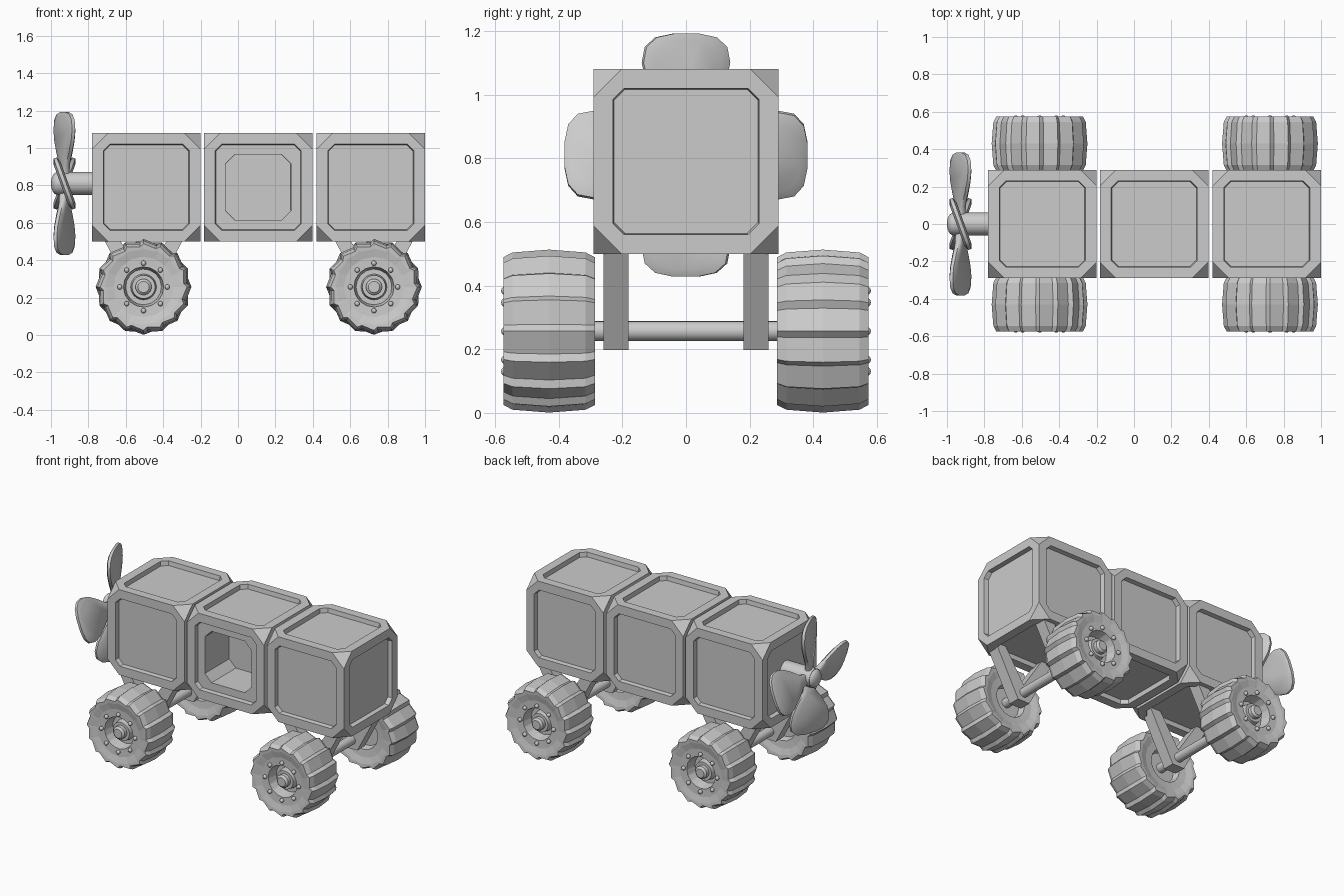
import bpy, bmesh
from math import pi, sin, cos, radians
from mathutils import Matrix, Vector

if "Cube" in bpy.data.objects:
    bpy.data.objects.remove(bpy.data.objects["Cube"])

def finish(bm, name, smooth=None):
    bmesh.ops.recalc_face_normals(bm, faces=bm.faces)
    me = bpy.data.meshes.new(name)
    bm.to_mesh(me)
    bm.free()
    ob = bpy.data.objects.new(name, me)
    bpy.context.collection.objects.link(ob)
    if smooth:
        bpy.ops.object.select_all(action='DESELECT')
        ob.select_set(True)
        bpy.context.view_layer.objects.active = ob
        bpy.ops.object.shade_smooth_by_angle(angle=radians(smooth))
    return ob

def sgn(v):
    return 1 if v > 0 else -1

# --- Body modules: cubes with cut corners and recessed octagonal panels
H, CUT = 0.29, 0.087

def step(bm, f, half, cut, depth):
    """Inset a face and snap the new loop to an octagon at a given depth."""
    n = f.normal.copy()
    axis = max(range(3), key=lambda i: abs(n[i]))
    side = sgn(n[axis])
    bmesh.ops.inset_individual(bm, faces=[f], thickness=0.004)
    for v in f.verts:
        small, big = sorted((i for i in range(3) if i != axis), key=lambda i: abs(v.co[i]))
        v.co[big] = sgn(v.co[big]) * half
        v.co[small] = sgn(v.co[small]) * (half - cut)
        v.co[axis] = side * (H - depth)
    f.normal_update()

def module(name, x, window=False):
    bm = bmesh.new()
    bmesh.ops.create_cube(bm, size=2 * H)
    bmesh.ops.bevel(bm, geom=bm.verts[:], offset=0.08, segments=1, affect='VERTICES')
    for v in bm.verts:
        i = min(range(3), key=lambda k: abs(v.co[k]))
        v.co = [sgn(c) * (H - CUT if k == i else H) for k, c in enumerate(v.co)]
    bm.normal_update()
    for f in [f for f in bm.faces if len(f.verts) == 8]:
        step(bm, f, 0.230, 0.035, 0.0)
        step(bm, f, 0.226, 0.034, 0.03)
        if window and f.normal.y < -0.9:
            step(bm, f, 0.175, 0.05, 0.03)
            step(bm, f, 0.174, 0.05, 0.29)
    finish(bm, name).location = (x, 0, 0.79)

module("rear_module", -0.49)
module("middle_module", 0.108, window=True)
module("front_module", 0.71)

def cyl(bm, r1, r2, depth, matrix, seg=24):
    bmesh.ops.create_cone(bm, cap_ends=True, segments=seg, radius1=r1, radius2=r2,
                          depth=depth, matrix=matrix)

ALONG_Y = Matrix.Rotation(pi / 2, 4, 'X')
ALONG_X = Matrix.Rotation(pi / 2, 4, 'Y')

# --- Tyre: ring profile (y, radius, tread amount) with saw-tooth lugs; outside is -y
TEETH = 16
PROFILE = [(0.08, 0.03, 0), (0.08, 0.10, 0), (0.125, 0.11, 0), (0.13, 0.16, 0),
           (0.142, 0.205, 0.4), (0.144, 0.232, 1), (0.115, 0.247, 1), (0, 0.256, 1),
           (-0.115, 0.247, 1), (-0.144, 0.232, 1), (-0.142, 0.205, 0.4),
           (-0.132, 0.16, 0), (-0.13, 0.107, 0), (-0.06, 0.095, 0), (-0.06, 0.03, 0)]

def tyre(name):
    bm = bmesh.new()
    rings = []
    for k in range(TEETH * 2):
        low = k % 2
        a = 2 * pi * (k // 2 + 0.22 * low) / TEETH - pi / 2
        rings.append([bm.verts.new(((r - 0.017 * t * low) * cos(a), y,
                                    (r - 0.017 * t * low) * sin(a))) for y, r, t in PROFILE])
    for a, b in zip(rings, rings[1:] + rings[:1]):
        for i in range(len(PROFILE) - 1):
            bm.faces.new((a[i], a[i + 1], b[i + 1], b[i]))
    return finish(bm, name)

def hub(name):
    bm = bmesh.new()
    cyl(bm, 0.07, 0.062, 0.05, Matrix.Translation((0, -0.08, 0)) @ ALONG_Y)
    cyl(bm, 0.043, 0.043, 0.19, Matrix.Translation((0, -0.035, 0)) @ ALONG_Y)
    cyl(bm, 0.043, 0.030, 0.012, Matrix.Translation((0, -0.136, 0)) @ ALONG_Y)
    for k in range(8):
        a = k * pi / 4
        bmesh.ops.create_uvsphere(bm, u_segments=10, v_segments=6, radius=0.014,
            matrix=Matrix.Translation((0.127 * cos(a), -0.137, 0.127 * sin(a))))
    return finish(bm, name, 40)

# --- Strut: V-shaped plate under a module
STRUT = [(-0.225, 0.535), (-0.045, 0.197), (0.045, 0.197), (0.225, 0.535),
         (0.145, 0.535), (0, 0.31), (-0.145, 0.535)]

def strut(name, x, y):
    bm = bmesh.new()
    f = bm.faces.new([bm.verts.new((px + x, y - 0.04, pz)) for px, pz in STRUT])
    ext = bmesh.ops.extrude_face_region(bm, geom=[f])
    bmesh.ops.translate(bm, vec=(0, 0.08, 0),
                        verts=[g for g in ext['geom'] if isinstance(g, bmesh.types.BMVert)])
    finish(bm, name)

WZ = 0.257
for end, x in (("rear", -0.505), ("front", 0.727)):
    bm = bmesh.new()
    cyl(bm, 0.031, 0.031, 0.80, Matrix.Translation((x, 0, WZ)) @ ALONG_Y)
    finish(bm, end + "_axle", 40)
    for label, s in (("right", -1), ("left", 1)):
        strut(f"{end}_{label}_strut", x, s * 0.22)
        for ob in (tyre(f"{end}_{label}_tyre"), hub(f"{end}_{label}_hub")):
            ob.location = (x, s * 0.43, WZ)
            ob.rotation_euler.z = pi if s > 0 else 0

# --- Propeller shaft with rounded tip
PX, PZ = -0.928, 0.81
bm = bmesh.new()
cyl(bm, 0.062, 0.062, 0.22, Matrix.Translation((-0.86, 0, PZ)) @ ALONG_X)
bmesh.ops.create_uvsphere(bm, u_segments=24, v_segments=12, radius=0.06,
    matrix=Matrix.Translation((-0.967, 0, PZ)) @ ALONG_X @ Matrix.Diagonal((1, 1, 0.55, 1)))
finish(bm, "propeller_shaft", 40)

# --- Propeller blades: pitched paddles
BLADE = [(0.03, 0.03), (0.04, 0.09), (0.09, 0.16), (0.13, 0.23), (0.145, 0.29),
         (0.135, 0.34), (0.10, 0.37), (0.04, 0.382)]
for k in range(4):
    bm = bmesh.new()
    outline = BLADE + [(-w, r) for w, r in reversed(BLADE)]
    loops = [[bm.verts.new((x, w * s, 0.2 + (r - 0.2) * (1 - (1 - s) * 0.6))) for w, r in outline]
             for x, s in ((-0.02, 0.8), (-0.009, 1), (0.009, 1), (0.02, 0.8))]
    for a, b in zip(loops, loops[1:]):
        for i in range(len(outline)):
            j = (i + 1) % len(outline)
            bm.faces.new((a[i], a[j], b[j], b[i]))
    bm.faces.new(loops[0])
    bm.faces.new(loops[-1])
    bm.transform(Matrix.Translation((PX, 0, PZ)) @ Matrix.Rotation(k * pi / 2, 4, 'X')
                 @ Matrix.Rotation(radians(20), 4, 'Z'))
    finish(bm, f"propeller_blade_{k + 1}", 50)
